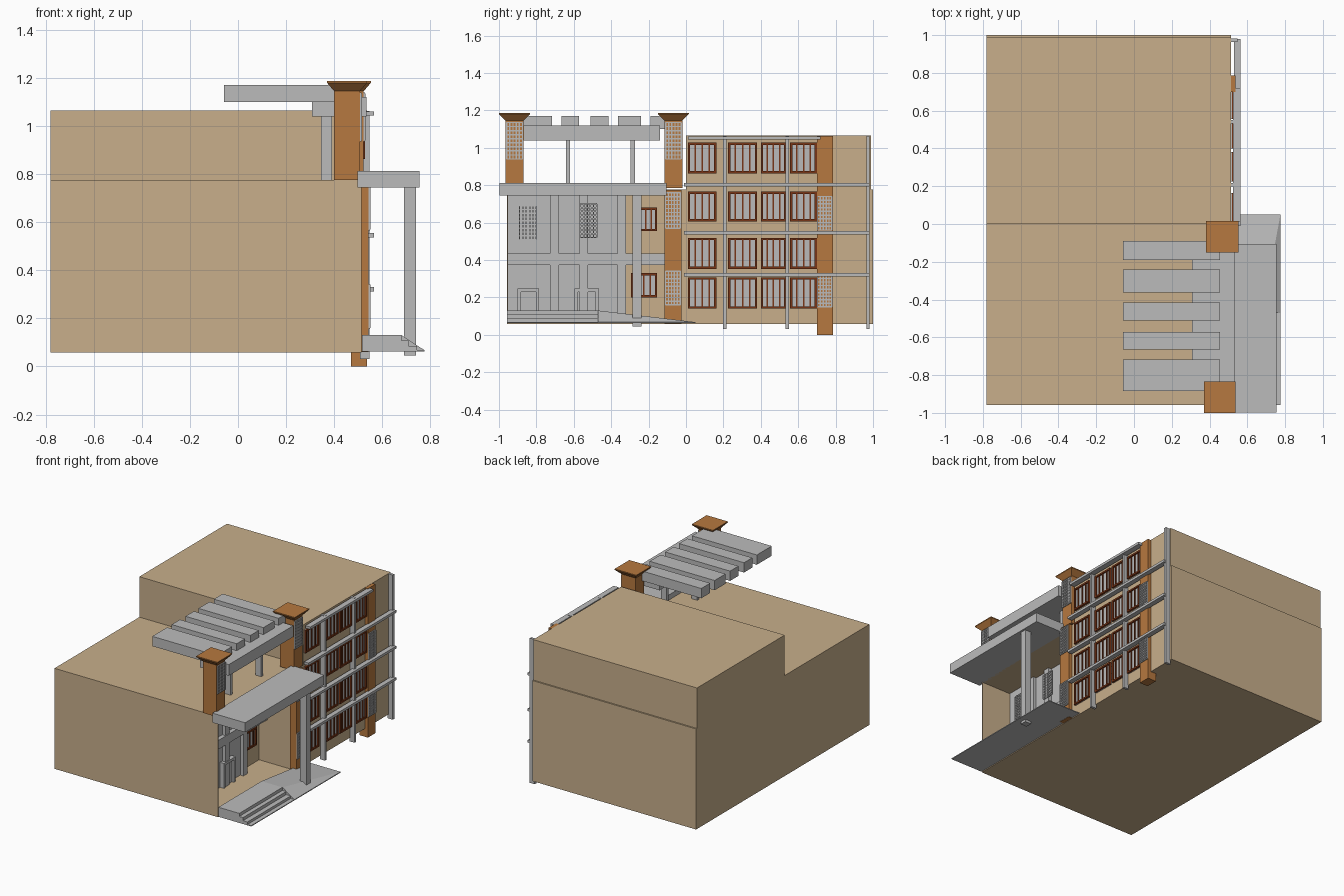
import bpy, bmesh

if "Cube" in bpy.data.objects:
    bpy.data.objects.remove(bpy.data.objects["Cube"])


def material(name, rgb):
    m = bpy.data.materials.new(name)
    m.diffuse_color = (*rgb, 1)
    m.use_nodes = True
    m.node_tree.nodes["Principled BSDF"].inputs["Base Color"].default_value = m.diffuse_color
    return m


TAN = material("tan_wall", (0.58, 0.43, 0.26))
ORANGE = material("orange_brown", (0.47, 0.19, 0.05))
RUST = material("rust_frame", (0.19, 0.035, 0.008))
GREY = material("light_grey", (0.50, 0.50, 0.50))


def finish(name, bm, mat):
    bmesh.ops.recalc_face_normals(bm, faces=bm.faces)
    me = bpy.data.meshes.new(name)
    bm.to_mesh(me)
    bm.free()
    me.materials.append(mat)
    ob = bpy.data.objects.new(name, me)
    bpy.context.collection.objects.link(ob)
    return ob


def boxes(name, mat, *items):
    """One object made of boxes given as (x0, x1, y0, y1, z0, z1)."""
    bm = bmesh.new()
    for x0, x1, y0, y1, z0, z1 in items:
        for v in bmesh.ops.create_cube(bm, size=1)["verts"]:
            v.co = (x1 if v.co.x > 0 else x0, y1 if v.co.y > 0 else y0,
                    z1 if v.co.z > 0 else z0)
    return finish(name, bm, mat)


def hull(name, mat, points):
    bm = bmesh.new()
    for p in points:
        bm.verts.new(p)
    bmesh.ops.convex_hull(bm, input=bm.verts)
    bmesh.ops.dissolve_limit(bm, angle_limit=0.01, verts=bm.verts, edges=bm.edges)
    return finish(name, bm, mat)


def window(name, x, y0, y1, z0, z1, panes=4, t=0.012):
    """Grey glass with a rust frame and mullions, facing +x."""
    boxes(name + "_glass", GREY, (x - 0.005, x + 0.004, y0, y1, z0, z1))
    bars = [(x, x + 0.014, y0, y1, z0, z0 + t), (x, x + 0.014, y0, y1, z1 - t, z1),
            (x, x + 0.014, y0, y0 + t, z0, z1), (x, x + 0.014, y1 - t, y1, z0, z1)]
    for i in range(1, panes):
        y = y0 + (y1 - y0) * i / panes
        bars.append((x, x + 0.010, y - 0.004, y + 0.004, z0, z1))
    boxes(name + "_frame", RUST, *bars)


def lattice(name, x, y0, y1, z0, z1, cols=6, rows=10, w=0.0035):
    bars = []
    for i in range(cols):
        y = y0 + (y1 - y0) * i / (cols - 1)
        bars.append((x, x + 0.008, y - w, y + w, z0, z1))
    for i in range(rows):
        z = z0 + (z1 - z0) * i / (rows - 1)
        bars.append((x, x + 0.006, y0, y1, z - w, z + w))
    boxes(name, GREY, *bars)


# Building masses, with the entrance recess cut out of the lower one
lower = boxes("lower_block", TAN, (-0.78, 0.513, -0.957, 1.0, 0.058, 0.776))
cutter = boxes("recess_cutter", TAN, (0.24, 0.7, -0.952, -0.105, 0.07, 0.745))
cutter.hide_render = True
mod = lower.modifiers.new("recess", "BOOLEAN")
mod.operation = "DIFFERENCE"
mod.solver = "EXACT"
mod.object = cutter
dg = bpy.context.evaluated_depsgraph_get()
lower.data = bpy.data.meshes.new_from_object(lower.evaluated_get(dg))
lower.modifiers.clear()
bpy.data.objects.remove(cutter)
boxes("upper_block", TAN, (-0.78, 0.513, 0.0, 0.99, 0.776, 1.065))

# Entrance wall, pilasters and floor band
boxes("entrance_wall", GREY, (0.235, 0.275, -0.952, -0.32, 0.07, 0.745))
boxes("entrance_pilasters", GREY,
      *[(0.27, 0.30, y, y + 0.047, 0.07, 0.745) for y in (-0.727, -0.57, -0.367)])
boxes("entrance_band", GREY, (0.235, 0.305, -0.952, -0.105, 0.372, 0.436))
for n, (a, b) in enumerate([(-0.90, -0.785), (-0.595, -0.465)]):
    boxes(f"door_{n}", GREY, (0.27, 0.306, a, a + 0.018, 0.07, 0.248),
          (0.27, 0.306, b - 0.018, b, 0.07, 0.248), (0.27, 0.306, a, b, 0.23, 0.248),
          (0.27, 0.29, a, b, 0.07, 0.24))
lattice("wall_grille_0", 0.277, -0.89, -0.80, 0.51, 0.69)
lattice("wall_grille_1", 0.304, -0.565, -0.477, 0.52, 0.70)
window("recess_window_low", 0.245, -0.295, -0.155, 0.20, 0.33)
window("recess_window_high", 0.245, -0.275, -0.155, 0.555, 0.68)

# Canopy and its column
boxes("canopy_slab", GREY, (0.497, 0.755, -0.998, -0.105, 0.745, 0.813))
boxes("canopy_column", GREY, (0.69, 0.74, -0.285, -0.238, 0.045, 0.75))

# Entrance platform, steps and ramp
boxes("entrance_steps", GREY, *[(0.515, x, -0.957, -0.47, 0.065, z)
                                for x, z in ((0.68, 0.13), (0.71, 0.108), (0.745, 0.086))])
hull("ramp", GREY, [(0.515, -0.47, 0.13), (0.68, -0.47, 0.13), (0.775, -0.47, 0.068),
                    (0.515, 0.05, 0.068), (0.775, 0.05, 0.068), (0.775, 0.05, 0.062),
                    (0.515, 0.05, 0.062), (0.515, -0.47, 0.062), (0.775, -0.47, 0.062)])
boxes("platform_base", GREY, (0.515, 0.775, -0.957, -0.47, 0.062, 0.068))

# Roof towers with flared caps
for name, x0, x1, y0, y1, z0 in (("near", 0.40, 0.507, -0.965, -0.868, 0.776),
                                 ("mid", 0.412, 0.523, -0.115, -0.02, 0.785)):
    boxes(name + "_tower", ORANGE, (x0, x1, y0, y1, z0, 1.15))
    e = 0.035
    hull(name + "_tower_cap", ORANGE,
         [(x, y, 1.145) for x in (x0, x1) for y in (y0, y1)] +
         [(x, y, z) for x in (x0 - e + 0.005, x1 + e - 0.005)
          for y in (y0 - e, y1 + e) for z in (1.18, 1.187)])
    lattice(name + "_tower_grille", x1, y0 + 0.006, y1 - 0.006, 0.94, 1.135)

# Orange pilasters on the facade
boxes("mid_pilaster", ORANGE, (0.49, 0.543, -0.115, -0.025, 0.06, 0.773))
boxes("far_pilaster", ORANGE, (0.47, 0.537, 0.70, 0.785, 0.0, 1.064))
for n, (z0, z1) in enumerate([(0.16, 0.34), (0.57, 0.76)]):
    lattice(f"mid_pilaster_grille_{n}", 0.543, -0.11, -0.03, z0, z1)
    lattice(f"far_pilaster_grille_{n}", 0.537, 0.703, 0.78, z0 - 0.01, z1 - 0.02)

# Pergola on the roof
boxes("pergola_beam", GREY, (0.307, 0.535, -0.868, -0.14, 1.04, 1.12))
boxes("pergola_slats", GREY, *[(-0.058, 0.455, a, b, 1.10, 1.17) for a, b in
      ((-0.885, -0.717), (-0.665, -0.572), (-0.51, -0.415), (-0.363, -0.24), (-0.19, -0.09))])
boxes("pergola_posts", GREY, *[(0.345, 0.39, y - 0.011, y + 0.011, 0.776, 1.045)
                               for y in (-0.63, -0.285)])

# Facade windows
for r, (z0, z1) in enumerate([(0.14, 0.307), (0.352, 0.518), (0.607, 0.765), (0.863, 1.027)]):
    for c, (y0, y1) in enumerate([(0.01, 0.163), (0.225, 0.38), (0.40, 0.535), (0.557, 0.70)]):
        window(f"window_{r}_{c}", 0.515, y0, y1, z0, z1)

# Grey facade columns and sun-shade bands
boxes("facade_columns", GREY, *[(0.508, 0.548, y - 0.009, y + 0.009, 0.03, 1.063)
                                for y in (0.208, 0.542, 0.973)])
boxes("facade_bands", GREY, *[(0.53, 0.565, -0.01, 0.98, z, z + 0.018)
                              for z in (0.312, 0.537, 0.793)],
      (0.525, 0.565, 0.01, 0.72, 1.043, 1.061))
